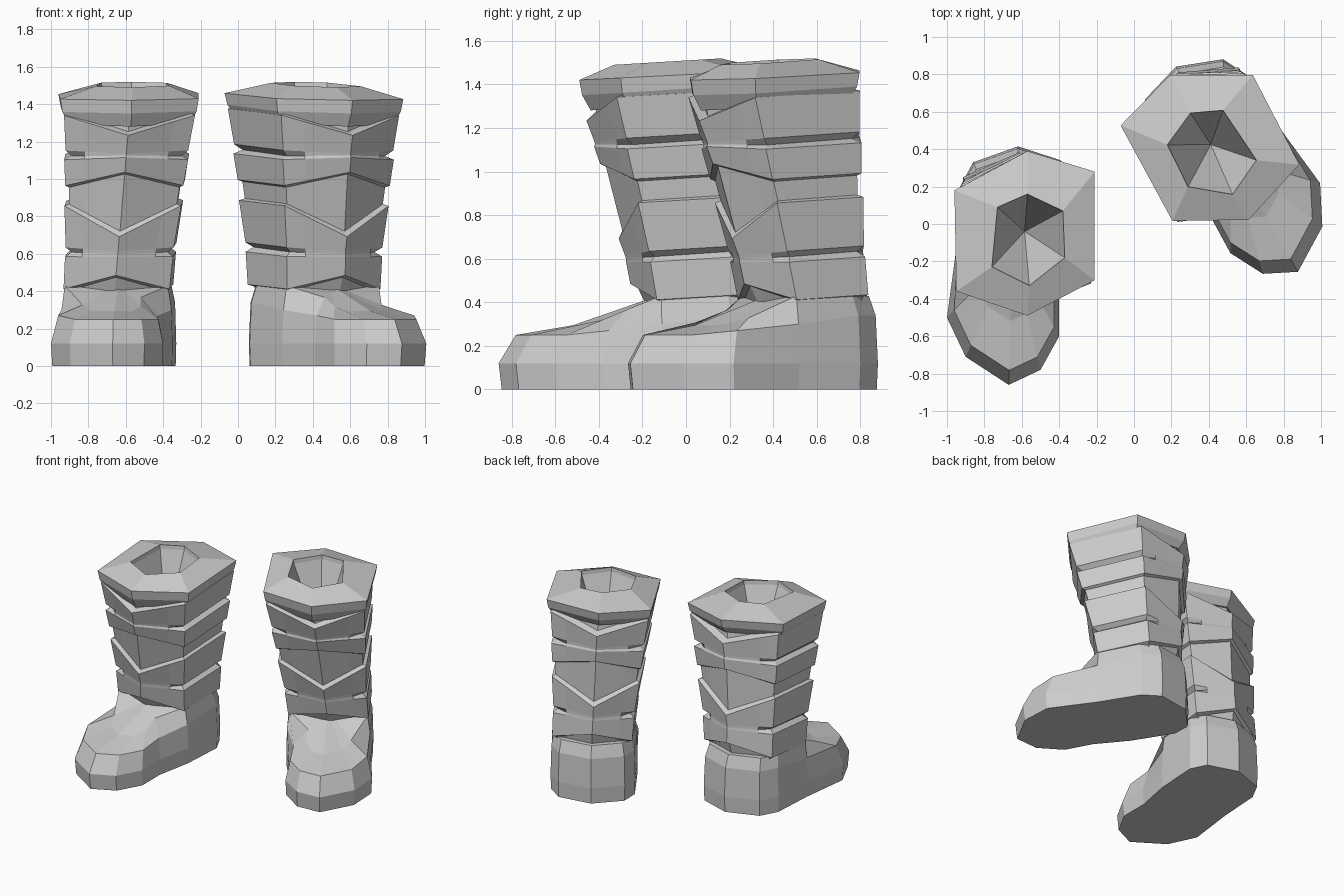
import bpy, bmesh, math
from mathutils import Vector, Matrix

if "Cube" in bpy.data.objects:
    bpy.data.objects.remove(bpy.data.objects["Cube"])

# Placement of the second boot: mirror the first one, then turn it outward
MIRROR_TURN = (Matrix.Translation((0.415, 0.427, 0))
               @ Matrix.Rotation(math.radians(28.5), 4, 'Z')
               @ Matrix.Scale(-1, 4, (1, 0, 0))
               @ Matrix.Translation((0.59, 0.04, 0)))


def loft(name, rings, start=None, end=None):
    """Skin equal-sized rings; ends become a fan to a point or a flat cap."""
    for side, mat in (("left", Matrix()), ("right", MIRROR_TURN)):
        bm = bmesh.new()
        vs = [[bm.verts.new(mat @ Vector(p)) for p in r] for r in rings]
        n = len(vs[0])
        for a, b in zip(vs, vs[1:]):
            for i in range(n):
                j = (i + 1) % n
                bm.faces.new((a[i], a[j], b[j], b[i]))
        for ring, tip in ((vs[0], start), (vs[-1], end)):
            if tip is None:
                bm.faces.new(ring)
            else:
                c = bm.verts.new(mat @ Vector(tip))
                for i in range(n):
                    bm.faces.new((ring[i], ring[(i + 1) % n], c))
        bmesh.ops.recalc_face_normals(bm, faces=bm.faces)
        me = bpy.data.meshes.new(f"{side}_{name}")
        bm.to_mesh(me)
        bm.free()
        bpy.context.collection.objects.link(bpy.data.objects.new(me.name, me))


# Foot: sole, side wall, shoulder and instep/ankle rings
outline = [(-.67, -.86), (-.50, -.78), (-.40, -.60), (-.40, -.38), (-.35, -.11),
           (-.33, .22), (-.39, .34), (-.62, .415), (-.86, .33), (-.93, .20),
           (-.95, -.13), (-1.0, -.50), (-.90, -.71)]


def foot_ring(scale_front, scale_back, height):
    out = []
    for x, y in outline:
        s = scale_front if y < -.2 else scale_back
        px, py = -.65 + (x + .65) * s, -.15 + (y + .15) * s
        out.append((px, py, height(y, px, py)))
    return out


def shoulder_z(y, px, py):
    return .25 if y < -.55 else .27 if y < -.2 else .30 if y < 0 else .34


def instep_z(y, px, py):
    if y > -.2:
        return .43
    return .29 + max(0, py + .53) * .42 - .25 * abs(px + .65) * (py > -.5)


loft("foot", [
    foot_ring(.98, .99, lambda *a: 0),
    foot_ring(1, 1, lambda *a: .12),
    foot_ring(.89, .98, shoulder_z),
    foot_ring(.52, .92, instep_z),
], end=(-.64, -.1, .44))

# Shaft: hexagon (front, front inner, back inner, back, back outer, front outer)
HEX_TOP = [(-.58, -.47), (-.24, -.31), (-.24, .27), (-.58, .37), (-.92, .19), (-.92, -.34)]
HEX_LOW = [(-.66, -.23), (-.37, -.13), (-.35, .27), (-.62, .38), (-.91, .25), (-.93, -.13)]


def shaft_ring(z_side, z_mid, scale, notch=1.0):
    pts = []
    for i, (a, b) in enumerate(zip(HEX_LOW, HEX_TOP)):
        z = z_mid if i % 3 == 0 else z_side
        p = Vector((*a, 0)).lerp(Vector((*b, 0)), (z - .41) / .95)
        p.z = z + .06 * p.y
        pts.append(p)
    c = sum(pts, Vector()) / 6

    def grow(p, s):
        return Vector((c.x + (p.x - c.x) * s, c.y + (p.y - c.y) * s, p.z))
    ring = []
    for i, p in enumerate(pts):
        q = pts[(i + 1) % 6]
        ring.append(grow(p, scale * (1 if i % 3 == 0 else notch)))
        # extra point where the side notches end on the front and back faces
        if i % 3 == 0:
            ring.append(grow(p.lerp(q, .68), scale))
        elif i % 3 == 2:
            ring.append(grow(p.lerp(q, .32), scale))
    return ring


# Crossed wraps: height at the sides, height at front/back, size, side notch
PROFILE = [(.36, .40, .85), (.41, .49, .92), (.42, .50, 1.01), (.595, .60, .99),
           (.62, .615, .98, .89), (.645, .63, .98), (.87, .71, 1.01), (.88, .74, .93),
           (.97, 1.05, .94), (.98, 1.06, 1), (1.12, 1.14, 1.02), (1.14, 1.15, 1, .90),
           (1.17, 1.16, 1), (1.36, 1.26, 1.03), (1.375, 1.28, .90), (1.42, 1.36, .88)]
loft("shaft", [shaft_ring(*row) for row in PROFILE], end=(-.585, -.04, .60))

# Cuff: thick hexagonal collar with a hollow opening running down to a point
CUFF = [(-.57, -.49), (-.21, -.30), (-.21, .28), (-.57, .39), (-.96, .18), (-.95, -.36)]
HOLE = [(-.56, -.33), (-.37, -.18), (-.38, .07), (-.57, .16), (-.73, .09), (-.76, -.23)]


def cuff_ring(pts, z, tilt, s=1):
    return [(-.58 + (x + .58) * s, -.05 + (y + .05) * s, z + tilt * y) for x, y in pts]


loft("cuff", [
    cuff_ring(HOLE, 1.34, .06, 1.2),
    cuff_ring(CUFF, 1.32, .08, .88),
    cuff_ring(CUFF, 1.38, .06, .97),
    cuff_ring(CUFF, 1.445, .05),
    cuff_ring(HOLE, 1.51, .06),
    cuff_ring(HOLE, 1.48, .06, .98),
], start=(-.585, -.04, .88), end=(-.585, -.04, .95))
